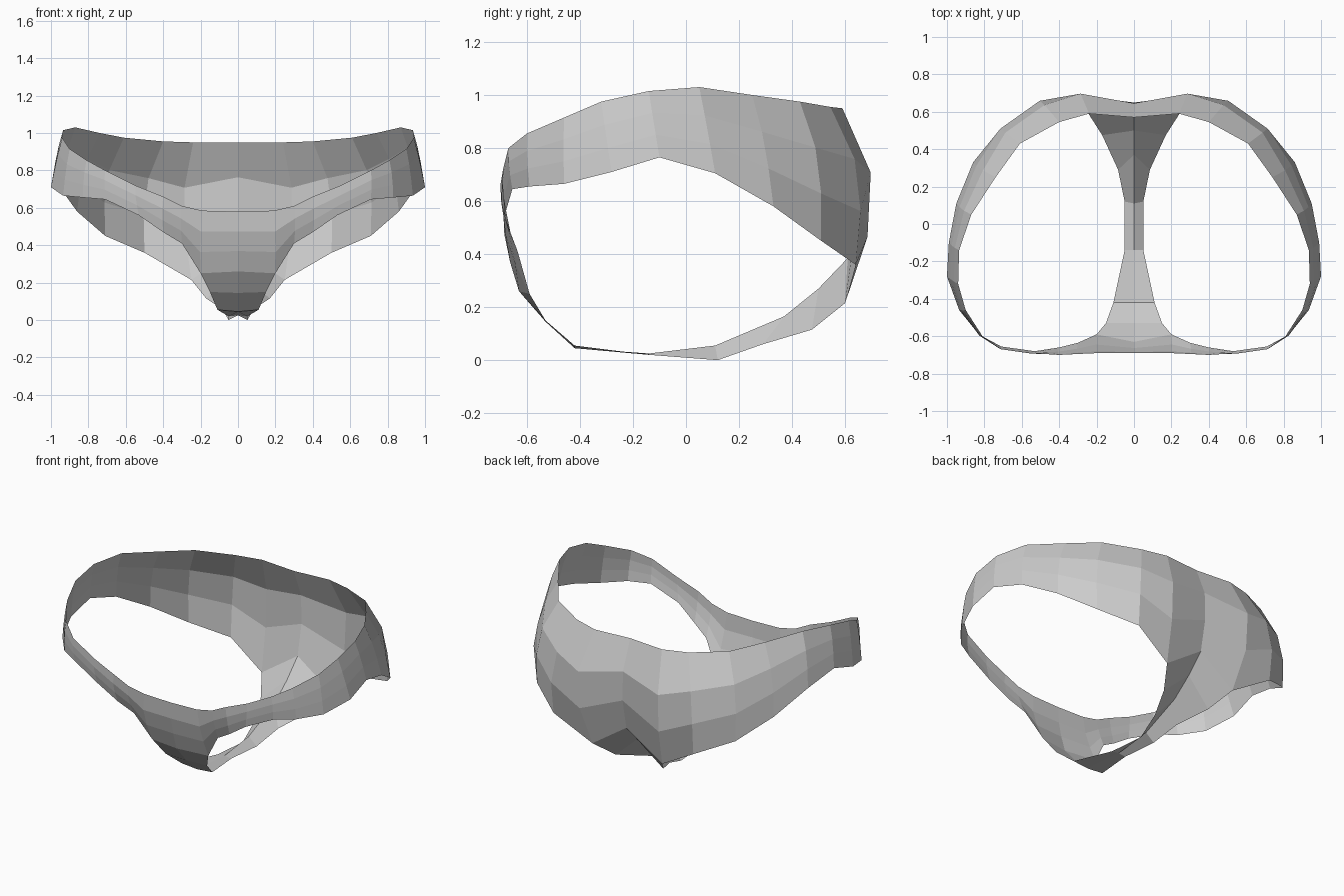
import bpy, bmesh
from mathutils import Vector

if "Cube" in bpy.data.objects:
    bpy.data.objects.remove(bpy.data.objects["Cube"])

# Right half, back centre round the hip to front centre:
# (waist edge point, leg edge point, outward bulge between them)
COLUMNS = [
    ((0, .57, .95), (0, .61, .385), .062),
    ((.24, .59, .95), (.25, .60, .215), .112),
    ((.40, .545, .955), (.50, .64, .36), .075),
    ((.61, .43, .975), (.71, .51, .45), .055),
    ((.74, .25, 1.0), (.86, .33, .58), .03),
    ((.87, .05, 1.03), (.95, .11, .705), .012),
    ((.935, -.14, 1.015), (.99, -.10, .765), .005),
    ((.94, -.32, .975), (1.0, -.28, .71), .003),
    ((.90, -.46, .915), (.935, -.46, .665), .004),
    ((.81, -.60, .855), (.83, -.59, .655), .006),
    ((.71, -.67, .80), (.71, -.655, .645), .006),
    ((.55, -.69, .72), (.53, -.68, .56), .008),
    ((.40, -.70, .66), (.40, -.66, .47), .012),
    ((.30, -.695, .61), (.30, -.635, .41), .015),
    ((.19, -.69, .585), (.20, -.59, .25), .025),
    ((0, -.69, .58), (0, -.63, .26), .015),
]
PROFILE = [(0, 0), (.33, 1), (.66, .85), (1, 0)]

# Gusset rows between the two panels: (centre y, centre z, edge x, y, z)
GUSSET = [
    (.50, .27, .17, .475, .115),
    (.37, .165, .085, .29, .06),
    (.11, .055, .05, .12, 0),
    (-.14, .025, .05, -.14, .02),
    (-.42, .045, .11, -.42, .055),
    (-.53, .145, .15, -.53, .15),
]

bm = bmesh.new()


def strip(rows):
    """Bridge consecutive rows of vertices with quads."""
    for a, b in zip(rows, rows[1:]):
        for i in range(len(a) - 1):
            bm.faces.new((a[i], b[i], b[i + 1], a[i + 1]))


# Waist and hip panels
ring = []
for top, leg, bulge in COLUMNS:
    top, leg = Vector(top), Vector(leg)
    out = ((top + leg) * Vector((1, 0, 0)) * Vector((1, 0, 0)) + (top + leg) .y * Vector((0, 1, 0)))
    out.normalize()
    ring.append([bm.verts.new(top.lerp(leg, t) + out * bulge * k) for t, k in PROFILE])
strip(ring)

# Gusset joined to the back and front panels
rows = [[ring[1][-1], ring[0][-1]]]
for cy, cz, ex, ey, ez in GUSSET:
    rows.append([bm.verts.new((ex, ey, ez)), bm.verts.new((0, cy, cz))])
rows.append([ring[-2][-1], ring[-1][-1]])
strip(rows)

bmesh.ops.recalc_face_normals(bm, faces=bm.faces)
mesh = bpy.data.meshes.new("briefs")
bm.to_mesh(mesh)
bm.free()
briefs = bpy.data.objects.new("briefs", mesh)
bpy.context.collection.objects.link(briefs)

# Left half
mirror = briefs.modifiers.new("mirror", 'MIRROR')
mirror.use_clip = True
mirror.merge_threshold = .002
